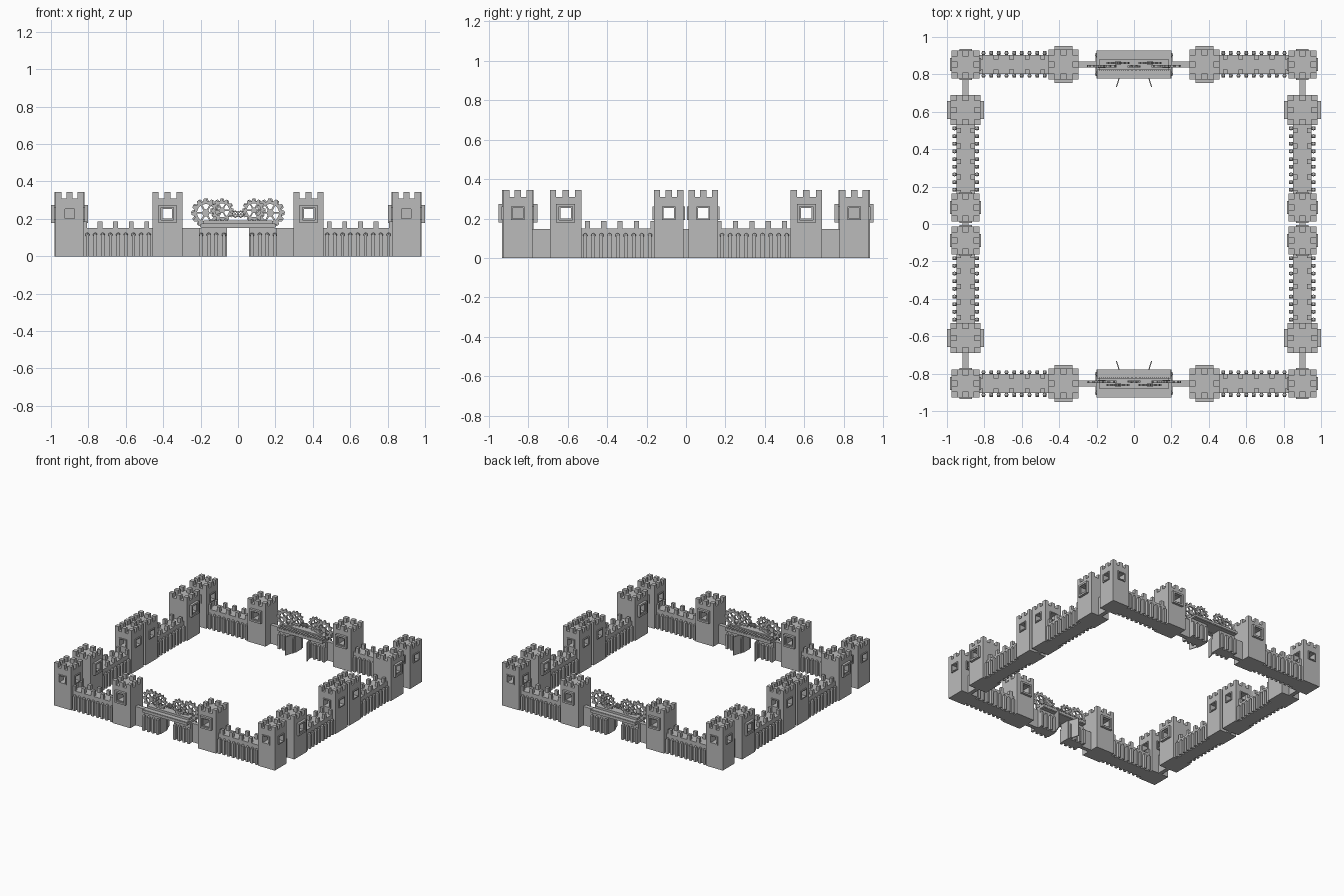
import bpy, bmesh, math
from mathutils import Matrix, Vector

if "Cube" in bpy.data.objects:
    bpy.data.objects.remove(bpy.data.objects["Cube"])

stone = bpy.data.materials.new("stone_grey")
stone.diffuse_color = (0.5, 0.5, 0.5, 1)
stone.use_nodes = True
stone.node_tree.nodes["Principled BSDF"].inputs["Base Color"].default_value = stone.diffuse_color


def box(bm, x0, x1, y0, y1, z0, z1, rot=None):
    m = Matrix.Translation(((x0 + x1) / 2, (y0 + y1) / 2, (z0 + z1) / 2)) @ \
        Matrix.Diagonal((x1 - x0, y1 - y0, z1 - z0, 1))
    bmesh.ops.create_cube(bm, size=1, matrix=(rot @ m) if rot else m)


def make_mesh(name, build, *args):
    bm = bmesh.new()
    build(bm, *args)
    bmesh.ops.recalc_face_normals(bm, faces=bm.faces)
    me = bpy.data.meshes.new(name)
    bm.to_mesh(me)
    bm.free()
    me.materials.append(stone)
    return me


def place(name, me, matrix):
    ob = bpy.data.objects.new(name, me)
    ob.matrix_world = matrix
    bpy.context.collection.objects.link(ob)


# Square ring standing on a wall that faces -y (rot turns it to other walls)
def ring(bm, outer, inner, y0, y1, zc, rot):
    o, i = outer / 2, inner / 2
    for s in (-1, 1):
        a, b = sorted((s * i, s * o))
        box(bm, a, b, y0, y1, zc - o, zc + o, rot)
        box(bm, -i, i, y0, y1, zc + a, zc + b, rot)


# Square tower with window openings, raised frames and merlons
def tower(bm, h, big):
    w, lo, hi = 0.026, 0.2, 0.254
    box(bm, -h, h, -h, h, 0, lo)
    box(bm, -h, h, -h, h, hi, 0.31)
    for s in (-1, 1):
        if big:                                  # opening runs across the wall only
            a, b = sorted((s * w, s * h))
            box(bm, a, b, -h, h, lo, hi)
        else:                                    # openings run both ways
            for t in (-1, 1):
                a, b = sorted((s * w, s * h))
                c, d = sorted((t * w, t * h))
                box(bm, a, b, c, d, lo, hi)
    for k in range(0, 4, 2 if big else 1):
        rot = Matrix.Rotation(k * math.pi / 2, 4, 'Z')
        if big:
            ring(bm, 0.096, 0.068, -h - 0.019, -h, 0.227, rot)
            ring(bm, 0.068, 0.052, -h - 0.009, -h, 0.227, rot)
        else:
            ring(bm, 0.068, 0.052, -h - 0.008, -h, 0.227, rot)
    m = 0.032
    for i in (-1, 0, 1):
        for j in (-1, 0, 1):
            if i or j:
                cx, cy = i * (h - m / 2), j * (h - m / 2)
                box(bm, cx - m / 2, cx + m / 2, cy - m / 2, cy + m / 2, 0.31, 0.344)


# Upright bar with a round knob on top
def bar(bm, x, y, top):
    box(bm, x - 0.009, x + 0.009, y - 0.011, y + 0.011, 0, top)
    bmesh.ops.create_uvsphere(bm, u_segments=8, v_segments=6, radius=0.011,
                              matrix=Matrix.Translation((x, y, top)))


LEN, BIG, SMALL, HALF = 0.522, 0.08, 0.075, 0.05


def wall(bm):
    x0, x1 = SMALL, LEN - BIG
    box(bm, x0, x1, -HALF, HALF, 0, 0.15)
    for s in (-1, 1):
        for i in range(5):                       # merlons along both edges
            x = x0 + 0.005 + i * 0.083
            a, b = sorted((s * HALF, s * (HALF - 0.024)))
            box(bm, x - 0.013, x + 0.013, a, b, 0.15, 0.187)
        for i in range(9):                       # bars along both faces
            bar(bm, x0 + 0.02 + i * 0.041, s * 0.06, 0.115)


def link_wall(bm, length):
    box(bm, 0, length, -0.016, 0.016, 0, 0.148)


# Gate side panel with bars, mirrored left and right
def gate_panels(bm):
    for s in (-1, 1):
        a, b = sorted((s * 0.06, s * 0.302))
        box(bm, a, b, -0.016, 0.016, 0, 0.15)
        a, b = sorted((s * 0.06, s * 0.205))
        box(bm, a, b, -0.04, 0.04, 0, 0.15)
        for t in (-1, 1):
            for i in range(4):
                bar(bm, s * (0.075 + i * 0.041), t * 0.05, 0.115)


# Beams over the gate with planks on the inner one
def gate_beam(bm):
    box(bm, -0.2, 0.2, -0.075, 0.075, 0.155, 0.172)
    box(bm, -0.185, 0.185, -0.03, 0.03, 0.172, 0.19)
    for s in (-1, 1):
        a, b = sorted((s * 0.035, s * 0.072))
        box(bm, -0.195, 0.195, a, b, 0.15, 0.176)
    for i in range(19):
        x = (i - 9) * 0.0212
        box(bm, x - 0.007, x + 0.007, 0.026, 0.075, 0.17, 0.181)


def doors(bm):
    for s in (-1, 1):
        rot = Matrix.Translation((s * 0.066, 0.03, 0)) @ Matrix.Rotation(-s * 0.3, 4, 'Z')
        box(bm, -0.003, 0.003, 0, 0.094, 0, 0.148, rot)


# Toothed wheel in the xz plane with spokes and hub
def gear(bm, r, teeth, depth):
    n = teeth * 4
    ro = [r if k % 4 < 2 else r * 0.8 for k in range(n)]
    rows = []
    for y in (-depth / 2, depth / 2):
        for radii in (ro, [r * 0.6] * n):
            rows.append([bm.verts.new((q * math.cos(2 * math.pi * k / n), y,
                                       q * math.sin(2 * math.pi * k / n)))
                         for k, q in enumerate(radii)])
    for p, q in ((0, 1), (1, 3), (3, 2), (2, 0)):
        for k in range(n):
            l = (k + 1) % n
            bm.faces.new((rows[p][k], rows[p][l], rows[q][l], rows[q][k]))
    for k in range(3):
        rot = Matrix.Rotation(k * math.pi / 3, 4, 'Y')
        box(bm, -r * 0.65, r * 0.65, -depth * 0.35, depth * 0.35, -r * 0.06, r * 0.06, rot)
    bmesh.ops.create_cone(bm, cap_ends=True, segments=12, radius1=r * 0.25, radius2=r * 0.25,
                          depth=depth * 1.4, matrix=Matrix.Rotation(math.pi / 2, 4, 'X'))


big_me = make_mesh("gate_tower", tower, BIG, True)
small_me = make_mesh("end_tower", tower, SMALL, False)
wall_me = make_mesh("curtain_wall", wall)
corner_me = make_mesh("corner_link", link_wall, 0.095)
mid_me = make_mesh("middle_link", link_wall, 0.03)

# Eight wall sections: end tower position and heading
CX, CY, SY = 0.9, 0.853, 0.088
sections = []
for s in (-1, 1):
    for t in (-1, 1):
        sections.append((s * CX, t * CY, 0 if s < 0 else math.pi))
        sections.append((s * CX, t * SY, t * math.pi / 2))
for x, y, ang in sections:
    base = Matrix.Translation((x, y, 0)) @ Matrix.Rotation(ang, 4, 'Z')
    place("end_tower", small_me, base)
    place("curtain_wall", wall_me, base)
    place("gate_tower", big_me, base @ Matrix.Translation((LEN, 0, 0)))
    if abs(y) < 0.5:                             # thin walls joining the side sections
        place("corner_link", corner_me, base @ Matrix.Translation((LEN + BIG - 0.003, 0, 0)))
for s in (-1, 1):
    place("middle_link", mid_me, Matrix.Translation((s * CX, -0.015, 0)) @
          Matrix.Rotation(math.pi / 2, 4, 'Z'))

# Two gates, front and back
panel_me = make_mesh("gate_panels", gate_panels)
beam_me = make_mesh("gate_beam", gate_beam)
door_me = make_mesh("gate_doors", doors)
gears = [("large_gear", 0.172, 0.01, 0.232, make_mesh("large_gear", gear, 0.078, 12, 0.012)),
         ("medium_gear", 0.085, -0.008, 0.246, make_mesh("medium_gear", gear, 0.062, 12, 0.012)),
         ("small_gear", 0.014, 0.01, 0.225, make_mesh("small_gear", gear, 0.02, 8, 0.01))]
for y, ang in ((-CY, 0), (CY, math.pi)):
    base = Matrix.Translation((0, y, 0)) @ Matrix.Rotation(ang, 4, 'Z')
    place("gate_panels", panel_me, base)
    place("gate_beam", beam_me, base)
    place("gate_doors", door_me, base)
    for name, gx, gy, gz, me in gears:
        for s in (-1, 1):
            place(name, me, base @ Matrix.Translation((s * gx, gy, gz)))
